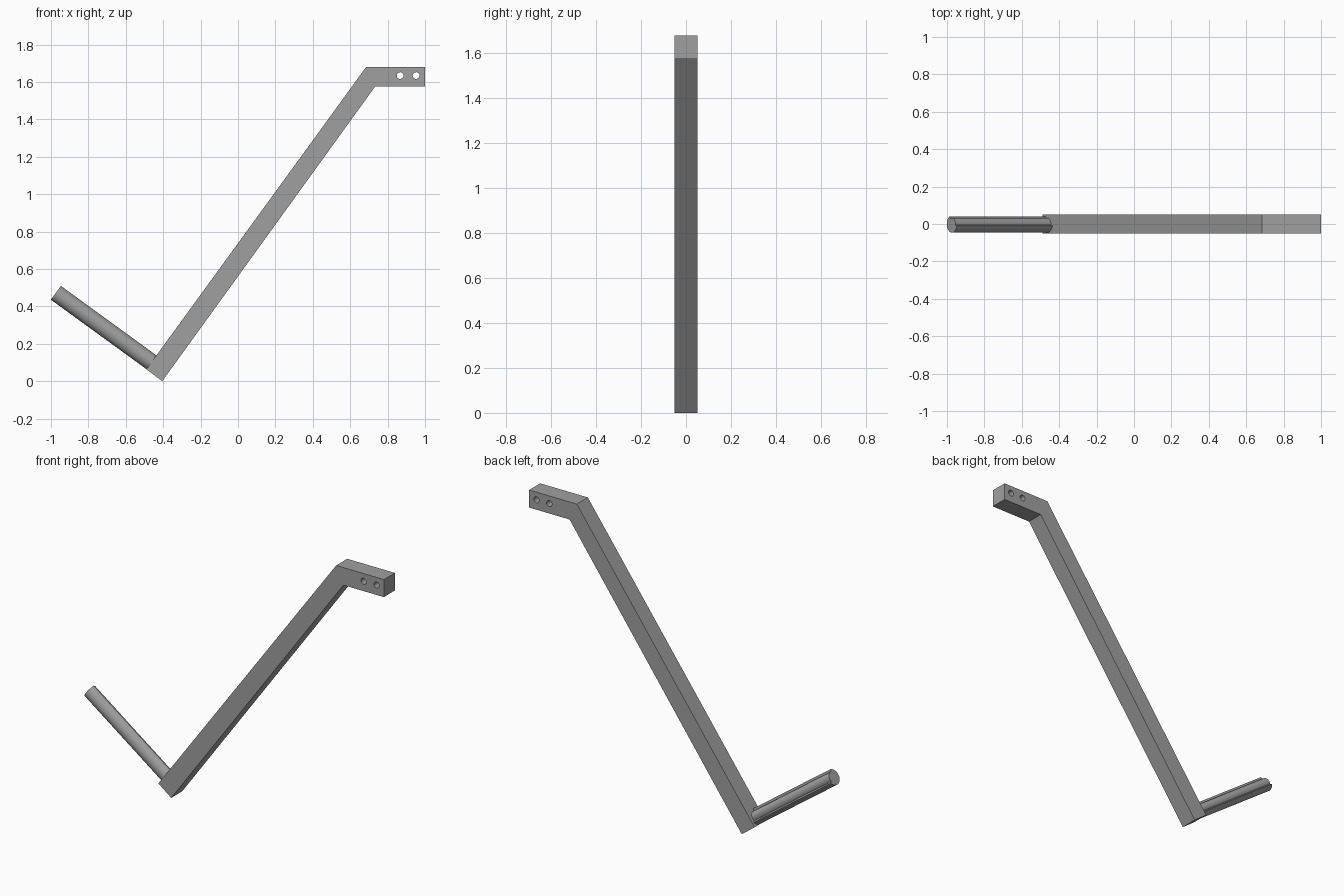
import bpy
import bmesh
from math import cos, sin, radians, pi
from mathutils import Matrix, Vector

cube = bpy.data.objects.get("Cube")
if cube:
    bpy.data.objects.remove(cube, do_unlink=True)

GREY = (0.35, 0.35, 0.35, 1.0)
grey = bpy.data.materials.new("grey_metal")
grey.use_nodes = True
grey.diffuse_color = GREY
grey.node_tree.nodes["Principled BSDF"].inputs["Base Color"].default_value = GREY


def arc(cx, cy, r, start, end, steps):
    """Points along a circular arc, angles in degrees."""
    angles = [radians(start + (end - start) * i / steps) for i in range(steps + 1)]
    return [(cx + r * cos(a), cy + r * sin(a)) for a in angles]


def extrude_profile(name, outlines, depth, matrix):
    """Fill flat outlines (inner ones become holes) and extrude to a solid."""
    curve = bpy.data.curves.new(name + "_profile", "CURVE")
    curve.dimensions = "2D"
    curve.fill_mode = "BOTH"
    curve.extrude = depth / 2
    for points in outlines:
        spline = curve.splines.new("POLY")
        spline.points.add(len(points) - 1)
        for point, (x, y) in zip(spline.points, points):
            point.co = (x, y, 0, 1)
        spline.use_cyclic_u = True
    helper = bpy.data.objects.new(name + "_profile", curve)
    bpy.context.collection.objects.link(helper)
    bpy.context.view_layer.update()
    graph = bpy.context.evaluated_depsgraph_get()
    mesh = bpy.data.meshes.new_from_object(helper.evaluated_get(graph))
    bpy.data.objects.remove(helper, do_unlink=True)

    # Weld caps to walls
    bm = bmesh.new()
    bm.from_mesh(mesh)
    bmesh.ops.remove_doubles(bm, verts=bm.verts, dist=0.0001)
    bm.transform(matrix)
    bmesh.ops.recalc_face_normals(bm, faces=bm.faces)
    bm.to_mesh(mesh)
    bm.free()

    mesh.name = name
    mesh.materials.clear()
    mesh.materials.append(grey)
    obj = bpy.data.objects.new(name, mesh)
    bpy.context.collection.objects.link(obj)
    bpy.ops.object.select_all(action="DESELECT")
    obj.select_set(True)
    bpy.context.view_layer.objects.active = obj
    bpy.ops.object.shade_smooth_by_angle(angle=radians(30))
    return obj


# Bent square bar with two bolt holes through its upper end
bar = [(-0.405, 0), (0.733, 1.575), (1, 1.575), (1, 1.68), (0.685, 1.68), (-0.49, 0.064)]
holes = [arc(x, 1.634, 0.018, 0, 345, 23) for x in (0.867, 0.952)]
extrude_profile("bent_bar", [bar] + holes, 0.104, Matrix.Rotation(pi / 2, 4, "X"))

# Round handle: a core wrapped by a partial sleeve that is open at the upper back
along_bar = Vector((0.588, 0, 0.809))
outward = Vector((-0.809, 0, 0.588))
length = 0.632
center = Vector((-0.4622, 0, 0.1015)) + outward * length / 2
frame = Matrix.Translation(center) @ Matrix((
    (0, along_bar.x, -outward.x, 0),
    (1, 0, 0, 0),
    (0, along_bar.z, -outward.z, 0),
    (0, 0, 0, 1)))
sleeve = arc(0, 0, 0.046, 102, 333, 32)
core = arc(0, 0, 0.032, -27, 102, 18)
extrude_profile("handle", [sleeve + core], length, frame)
